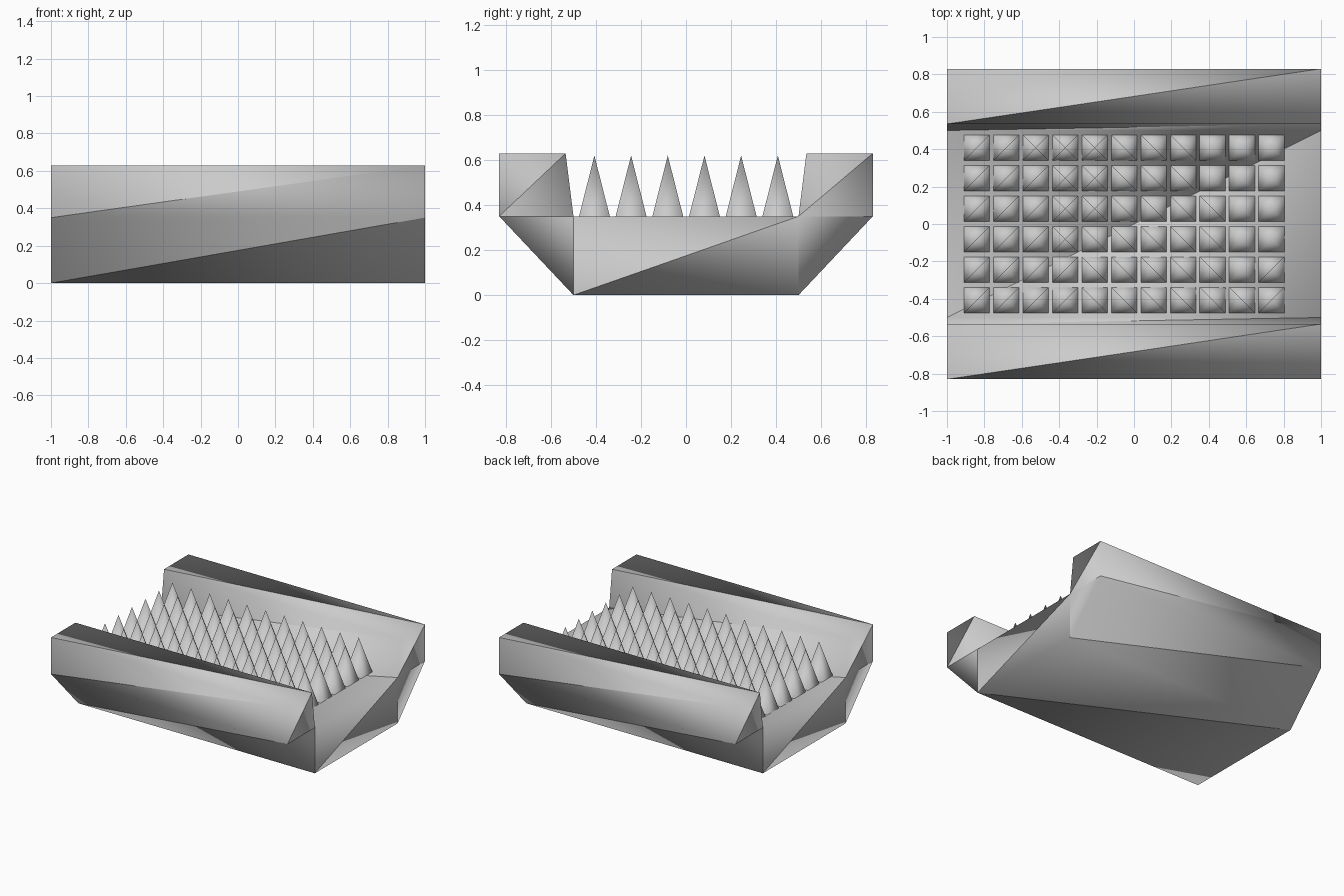
import bpy
import bmesh
from math import pi, sqrt
from mathutils import Matrix

cube = bpy.data.objects.get("Cube")
if cube:
    bpy.data.objects.remove(cube, do_unlink=True)

grey = bpy.data.materials.new("plain_grey")
grey.use_nodes = True
colour = (0.6, 0.6, 0.6, 1)
grey.diffuse_color = colour
bsdf = next(n for n in grey.node_tree.nodes if n.type == 'BSDF_PRINCIPLED')
bsdf.inputs["Base Color"].default_value = colour


def finish(bm, name):
    """Turn a bmesh into a smooth grey object."""
    for f in bm.faces:
        f.smooth = True
    mesh = bpy.data.meshes.new(name)
    bm.to_mesh(mesh)
    bm.free()
    mesh.materials.append(grey)
    obj = bpy.data.objects.new(name, mesh)
    bpy.context.collection.objects.link(obj)
    return obj


# Trough: half a cross-section, mirrored, then swept from end to end
FLOOR, RIM = 0.35, 0.63
half = [(-0.5, 0), (-0.83, FLOOR), (-0.83, RIM), (-0.535, RIM), (-0.5, FLOOR)]
profile = half + [(-y, z) for y, z in reversed(half)]
n = len(profile)

bm = bmesh.new()
right, left = [[bm.verts.new((x, y, z)) for y, z in profile] for x in (-1, 1)]
for i in range(n):
    j = (i + 1) % n
    bm.faces.new((right[i], left[i], left[j]))
    bm.faces.new((right[i], left[j], right[j]))

# End caps: the second is the first turned half way round
cap = [(0, 4, 1), (1, 3, 2), (1, 4, 3), (0, 5, 4),
       (0, 9, 5), (5, 9, 8), (5, 8, 7), (5, 7, 6)]
for tri in cap:
    bm.faces.new([left[i] for i in tri])
    bm.faces.new([right[n - 1 - i] for i in tri])
bmesh.ops.recalc_face_normals(bm, faces=bm.faces)

# Creases run along the diagonals inside flat areas
for e in bm.edges:
    a, b = (f.normal for f in e.link_faces)
    if a.dot(b) > 0.999:
        e.smooth = False
finish(bm, "trough")

# Spikes: a grid of slim four-sided pyramids standing on the floor
COLS, ROWS, WIDTH, HEIGHT = 11, 6, 0.137, 0.27
bm = bmesh.new()
for c in range(COLS):
    for r in range(ROWS):
        x = -0.84 + c * 0.1575
        y = -0.407 + r * 0.163
        place = (Matrix.Translation((x, y, FLOOR + HEIGHT / 2))
                 @ Matrix.Rotation(pi / 4, 4, 'Z'))
        bmesh.ops.create_cone(bm, cap_ends=False, segments=4,
                              radius1=WIDTH / sqrt(2), radius2=0,
                              depth=HEIGHT, matrix=place)
bmesh.ops.remove_doubles(bm, verts=bm.verts, dist=0.0001)
bmesh.ops.recalc_face_normals(bm, faces=bm.faces)
finish(bm, "spikes")
